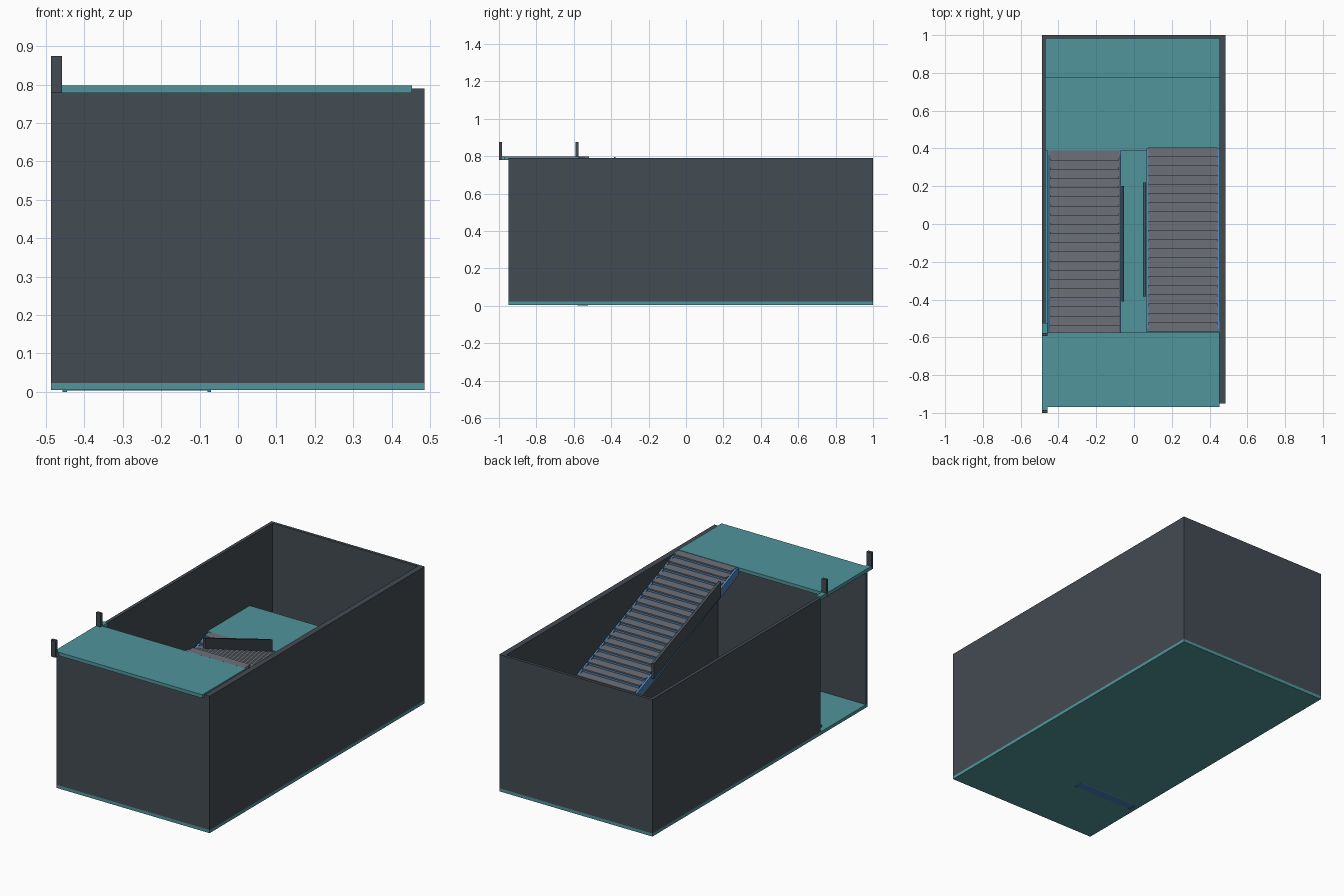
import bpy

if "Cube" in bpy.data.objects:
    bpy.data.objects.remove(bpy.data.objects["Cube"])


def material(name, color):
    m = bpy.data.materials.new(name)
    m.diffuse_color = (*color, 1)
    m.use_nodes = True
    m.node_tree.nodes["Principled BSDF"].inputs["Base Color"].default_value = m.diffuse_color
    return m


TEAL = material("teal_slab", (0.08, 0.30, 0.33))
DARK = material("dark_wall", (0.055, 0.07, 0.085))
BLUE = material("blue_stair", (0.07, 0.22, 0.45))
GREY = material("grey_tread", (0.15, 0.16, 0.19))


def mesh(name, verts, faces, mat):
    me = bpy.data.meshes.new(name)
    me.from_pydata(verts, [], faces)
    me.materials.append(mat)
    ob = bpy.data.objects.new(name, me)
    bpy.context.collection.objects.link(ob)
    return ob


def box(name, x, y, z, mat):
    extrude(name, [(y[0], z[0]), (y[1], z[0]), (y[1], z[1]), (y[0], z[1])], x, mat)


def extrude(name, profile, x, mat):
    """Extrude a (y, z) outline between two x positions."""
    if sum(a[0] * b[1] - b[0] * a[1] for a, b in zip(profile, profile[1:] + profile[:1])) < 0:
        profile = profile[::-1]
    n = len(profile)
    verts = [(px, y, z) for px in x for y, z in profile]
    faces = [tuple(reversed(range(n))), tuple(range(n, 2 * n))]
    faces += [(i, (i + 1) % n, (i + 1) % n + n, i + n) for i in range(n)]
    return mesh(name, verts, faces, mat)


# floor, mid landing and upper landing
box("floor", (-0.487, 0.485), (-0.95, 1.0), (0.005, 0.023), TEAL)
box("mid_landing", (-0.468, 0.452), (0.39, 0.775), (0.378, 0.397), TEAL)
box("upper_landing", (-0.458, 0.453), (-0.97, -0.575), (0.778, 0.798), TEAL)
box("landing_threshold", (-0.487, -0.458), (-0.985, -0.525), (0.778, 0.798), TEAL)

# walls, with a doorway at the front of the left wall
box("left_wall", (-0.487, -0.468), (-0.525, 1.0), (0.023, 0.79), DARK)
box("right_wall", (0.452, 0.485), (-0.95, 1.0), (0.023, 0.79), DARK)
box("back_wall", (-0.468, 0.452), (0.983, 1.0), (0.023, 0.79), DARK)
box("front_wall", (-0.487, 0.452), (-0.95, -0.935), (0.023, 0.778), DARK)

# short door posts on the upper landing
for i, y in enumerate((-1.0, -0.592)):
    box(f"door_post_{i}", (-0.487, -0.458), (y, y + 0.016), (0.778, 0.875), DARK)


def flight(name, x, y0, y1, z0, z1, steps=20):
    """Stepped body, separate treads and side stringers rising from y0 to y1."""
    dy, dz = (y1 - y0) / steps, (z1 - z0) / steps
    inner = (x[0] + 0.012, x[1] - 0.010)
    tread = 0.008
    outline = []
    for i in range(steps):
        top = z0 + dz * (i + 1) - tread
        outline += [(y0 + dy * i, top - dz), (y0 + dy * i, top)]
        # tread with a small nosing
        a, b = y0 + dy * (i - 0.12), y0 + dy * (i + 1)
        box(f"{name}_tread_{i}", inner, (min(a, b), max(a, b)), (top, top + tread), GREY)
    outline += [(y1, z1 - tread), (y1, z1 - 0.04), (y0 + dy, z0 - 0.02), (y0, z0 - 0.02)]
    extrude(name + "_risers", outline, inner, BLUE)
    side = [(y0, z0 - 0.023), (y0, z0 + 0.012), (y1 - dy * 0.5, z1 - 0.002),
            (y1, z1 - 0.002), (y1, z1 - 0.04), (y0 + dy, z0 - 0.023)]
    extrude(name + "_stringer_left", side, (x[0], inner[0]), BLUE)
    extrude(name + "_stringer_right", side, (inner[1], x[1]), BLUE)


flight("lower_flight", (-0.457, -0.07), -0.58, 0.39, 0.023, 0.397)
flight("upper_flight", (0.066, 0.452), 0.40, -0.573, 0.397, 0.797)

# slanted balustrade panels beside each flight
extrude("lower_balustrade", [(-0.41, 0.09), (-0.41, 0.175), (0.20, 0.41), (0.20, 0.325)],
        (-0.067, -0.052), DARK)
extrude("upper_balustrade", [(0.22, 0.468), (0.22, 0.555), (-0.385, 0.795), (-0.385, 0.708)],
        (0.048, 0.064), DARK)
